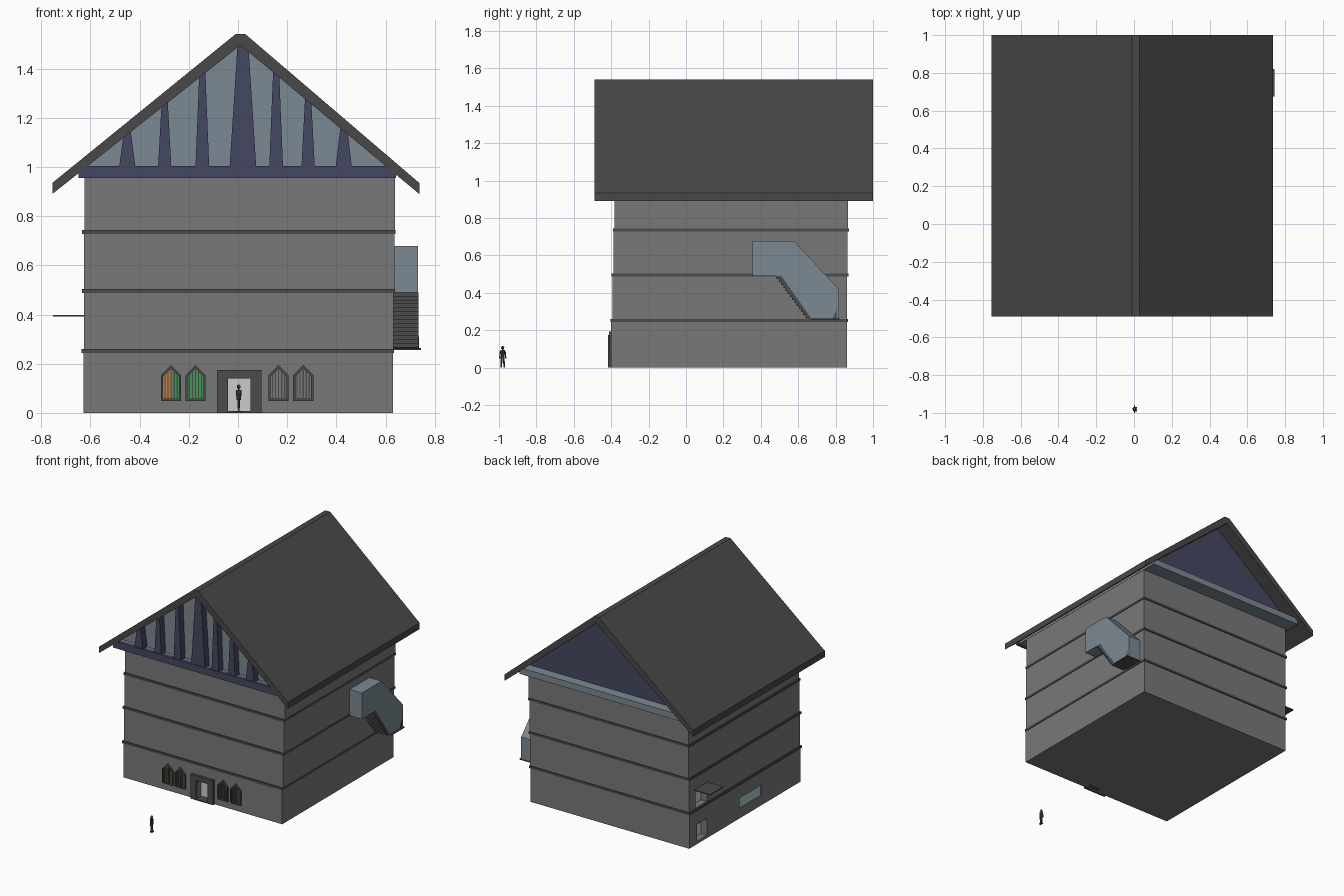
import bpy, bmesh, math
from mathutils import Vector, Matrix

if "Cube" in bpy.data.objects:
    bpy.data.objects.remove(bpy.data.objects["Cube"])


def mat(name, c):
    m = bpy.data.materials.new(name)
    m.diffuse_color = (*c, 1)
    m.use_nodes = True
    m.node_tree.nodes["Principled BSDF"].inputs["Base Color"].default_value = m.diffuse_color
    return m


STONE = mat("stone", (.19, .19, .19))
DARK = mat("dark_trim", (.07, .07, .07))
ROOF = mat("roof_slate", (.065, .065, .065))
GLASS = mat("blue_glass", (.2, .25, .29))
NAVY = mat("navy", (.06, .065, .12))
PALE = mat("pale_glass", (.4, .55, .6))
ORANGE = mat("orange_pane", (.6, .2, .04))
GREEN = mat("green_pane", (.06, .3, .1))


def finish(name, bm, m):
    bmesh.ops.recalc_face_normals(bm, faces=bm.faces)
    me = bpy.data.meshes.new(name)
    bm.to_mesh(me)
    bm.free()
    o = bpy.data.objects.new(name, me)
    bpy.context.collection.objects.link(o)
    if m:
        me.materials.append(m)
    return o


def prism(name, pts, axis, a, b, m=None):
    """Extrude a profile (y,z for axis 'x'; x,z for axis 'y') from a to b."""
    bm = bmesh.new()
    at = lambda p, t: (t, p[0], p[1]) if axis == 'x' else (p[0], t, p[1])
    f = bm.faces.new([bm.verts.new(at(p, a)) for p in pts])
    r = bmesh.ops.extrude_face_region(bm, geom=[f], use_keep_orig=True)
    d = Vector((b - a, 0, 0)) if axis == 'x' else Vector((0, b - a, 0))
    bmesh.ops.translate(bm, vec=d, verts=[v for v in r['geom'] if isinstance(v, bmesh.types.BMVert)])
    return finish(name, bm, m)


def box(name, x, y, z, m=None):
    return prism(name, [(x[0], z[0]), (x[1], z[0]), (x[1], z[1]), (x[0], z[1])], 'y', *y, m)


def ring(name, outer, inner, y0, y1, m):
    """Closed frame between two matching x,z outlines."""
    bm = bmesh.new()
    L = [[bm.verts.new((p[0], y, p[1])) for p in pts]
         for pts, y in ((outer, y0), (inner, y0), (inner, y1), (outer, y1))]
    n = len(outer)
    for k in range(4):
        for i in range(n):
            j = (i + 1) % n
            bm.faces.new((L[k][i], L[k][j], L[(k + 1) % 4][j], L[(k + 1) % 4][i]))
    return finish(name, bm, m)


def cut(o, x, y, z):
    c = box("cutter", x, y, z)
    c.hide_render = True
    md = o.modifiers.new("opening", 'BOOLEAN')
    md.operation, md.object, md.solver = 'DIFFERENCE', c, 'EXACT'
    bpy.context.view_layer.objects.active = o
    bpy.ops.object.modifier_apply(modifier=md.name)
    bpy.data.objects.remove(c)


# four storeys, each stepping slightly, with string-course bands
levels = [0, .25, .495, .735, .96]
storeys = []
for i in range(4):
    x0, x1 = -.628 + .001 * i, .63 + .0027 * i
    y0, y1 = -.40 + .006 * i, .86 + .002 * i
    storeys.append(box(f"storey_{i + 1}", (x0, x1), (y0, y1), (levels[i], levels[i + 1]), STONE))
    if i:
        z = levels[i]
        box(f"band_{i}", (x0 - .009, x1 + .002), (y0 - .009, y1 + .005), (z - .007, z + .009), DARK)

# door openings: front entrance, side entrance, balcony door above it, low side window
cut(storeys[0], (-.04, .05), (-.5, -.34), (.006, .14))
cut(storeys[0], (-.7, -.57), (.66, .77), (.02, .14))
cut(storeys[1], (-.7, -.57), (.66, .79), (.262, .385))
cut(storeys[0], (-.7, -.615), (.045, .295), (.07, .145))
box("front_door", (-.04, .05), (-.36, -.34), (.006, .14))
box("side_door", (-.58, -.57), (.66, .77), (.02, .14))
box("upper_side_door", (-.58, -.57), (.66, .79), (.262, .385))
box("side_window", (-.622, -.61), (.045, .295), (.07, .145), PALE)
box("side_canopy", (-.752, -.6), (.65, .80), (.392, .398), DARK)
prism("front_door_frame", [(-.085, 0), (-.04, 0), (-.04, .14), (.05, .14), (.05, 0),
                           (.095, 0), (.095, .175), (-.085, .175)], 'y', -.418, -.39, DARK)
box("door_sill", (-.085, .095), (-.418, -.35), (0, .008), DARK)


# pointed windows with coloured panes and bars
def arch(cx, w, z0, zs, zp):
    return [(cx - w, z0), (cx + w, z0), (cx + w, zs), (cx, zp), (cx - w, zs)]


for n, cx in enumerate((-.272, -.173, .165, .265)):
    inner = arch(cx, .032, .058, .148, .18)
    ring(f"window_{n + 1}_frame", arch(cx, .041, .049, .153, .194), inner, -.412, -.398, DARK)
    for s in (-1, 1):
        half = [(cx, .058), (cx + s * .032, .058), (cx + s * .032, .148), (cx, .18)]
        pane = (ORANGE if n == 0 else GREEN) if n < 2 else STONE
        prism(f"window_{n + 1}_pane", half, 'y', -.403, -.399, GREEN if n == 0 and s > 0 else pane)
    for k in range(-2, 3):
        bx = cx + k * .0125
        box(f"window_{n + 1}_bar", (bx - .0025, bx + .0025), (-.409, -.402),
            (.055, .18 - abs(k) * .0125), DARK)

# roof shell
prism("roof", [(-.755, .89), (-.755, .935), (-.01, 1.54), (.03, 1.54), (.737, .935), (.737, .89),
               (.01, 1.495)], 'y', -.49, 1.0, ROOF)

# attic: overhanging floor, glazed front gable, navy rear gable
tri = [(-.625, .995), (.618, .995), (.01, 1.498)]
box("attic_floor", (-.645, .64), (-.46, .97), (.955, 1.0), GLASS)
box("front_gable_beam", (-.648, .643), (-.485, -.455), (.955, 1.004), NAVY)
prism("front_gable_glass", tri, 'y', -.43, .88, GLASS)
prism("rear_gable_wall", tri, 'y', .88, .90, NAVY)

# tapering gable posts, tops tucked under the roof slope
for n, (cx, w0, w1) in enumerate([(-.45, .033, .013), (-.298, .027, .012), (-.145, .028, .012),
                                  (.02, .054, .022), (.155, .028, .012), (.285, .027, .012),
                                  (.43, .033, .013)]):
    top = 1.515 - (.791 if cx < 0 else .834) * abs(cx - .01)
    prism(f"gable_post_{n + 1}", [(cx - w0, 1), (cx + w0, 1), (cx + w1, top - (.0 if n != 3 else .01)),
                                  (cx - w1, top - (.0 if n != 3 else .01))], 'y', -.48, -.42, NAVY)

# enclosed outside staircase on the right wall
prism("stair_enclosure", [(.355, .49), (.355, .678), (.577, .678), (.817, .42), (.817, .262),
                          (.66, .262), (.50, .49)], 'x', .62, .732, GLASS)
N = 14
steps = [(.51, .49)]
for i in range(N):
    y, z = .485 + .165 * i / N, .49 - .225 * i / N
    steps += [(y, z), (y, z - .225 / N)]
steps += [(.67, .262)]
prism("stair_flight", steps, 'x', .622, .733, DARK)
box("stair_landing", (.62, .745), (.675, .82), (.256, .263), DARK)
prism("stair_exit", [(.785, .263), (.805, .31), (.805, .263)], 'x', .72, .735, DARK)


# scale figure standing in front, facing sideways
def limb(name, a, b, r0, r1, seg=8):
    a, b = Vector(a), Vector(b)
    bm = bmesh.new()
    bmesh.ops.create_cone(bm, cap_ends=True, segments=seg, radius1=r0, radius2=r1, depth=(b - a).length,
                          matrix=Matrix.Translation((a + b) / 2) @
                          (b - a).to_track_quat('Z', 'Y').to_matrix().to_4x4())
    return finish(name, bm, DARK)


fx, fy = .003, -.98
for s in (-1, 1):
    limb("figure_leg", (fx, fy + s * .008, .004), (fx, fy + s * .005, .056), .0035, .0055)
    limb("figure_arm", (fx, fy + s * .017, .048), (fx, fy + s * .012, .09), .003, .0035)
    box("figure_foot", (fx - .006, fx + .012), (fy + s * .008 - .004, fy + s * .008 + .004), (0, .006), DARK)
limb("figure_torso", (fx, fy, .052), (fx, fy, .094), .009, .012)
limb("figure_neck", (fx, fy, .092), (fx, fy, .1), .004, .004)
bm = bmesh.new()
bmesh.ops.create_uvsphere(bm, u_segments=10, v_segments=8, radius=.0085,
                          matrix=Matrix.Translation((fx, fy, .107)))
finish("figure_head", bm, DARK)
